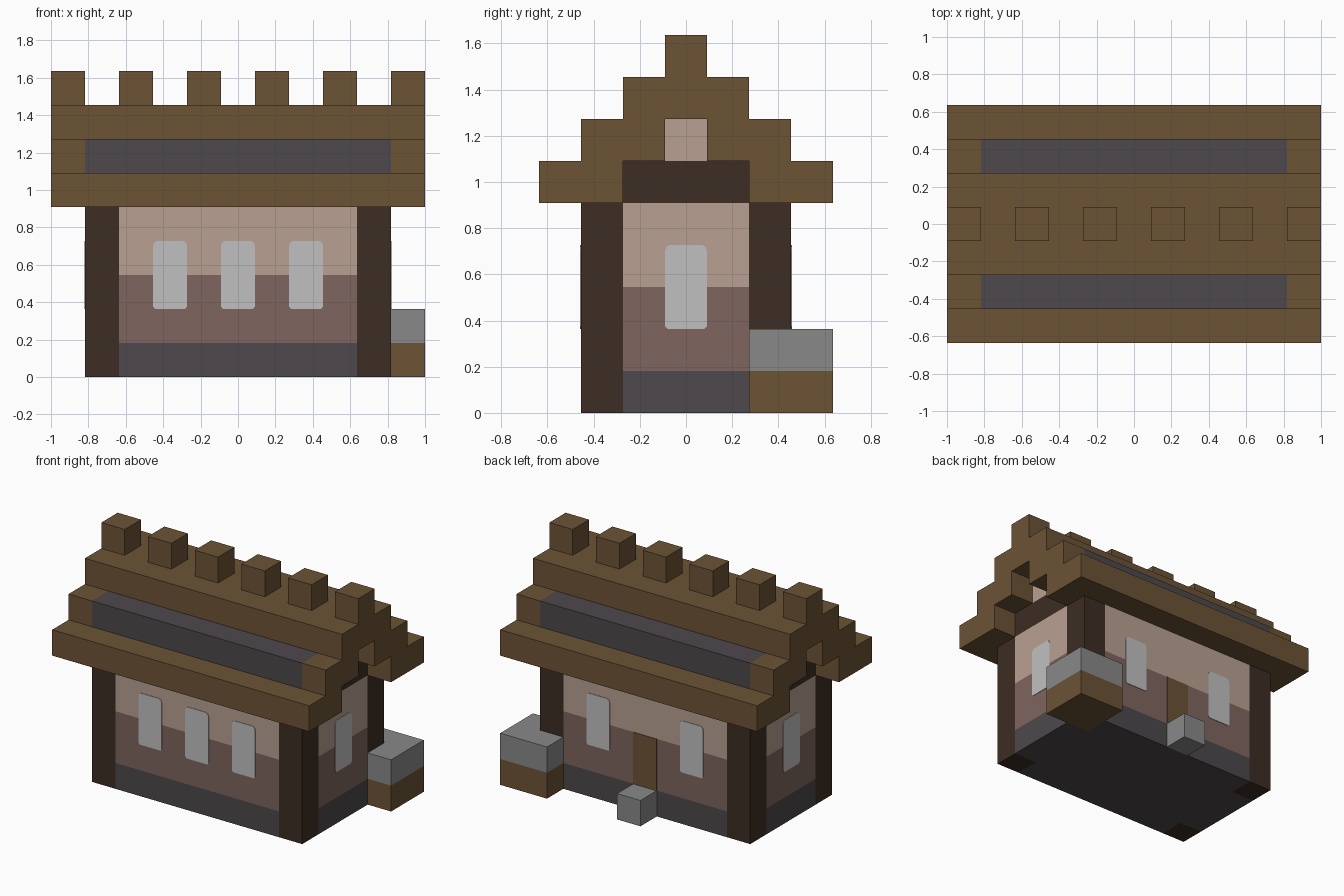
import bpy
import bmesh

UNIT = 2 / 11  # one building block

cube = bpy.data.objects.get("Cube")
if cube:
    bpy.data.objects.remove(cube, do_unlink=True)


def material(name, hex_code):
    srgb = [int(hex_code[i:i + 2], 16) / 255 for i in (0, 2, 4)]
    color = [c / 12.92 if c <= 0.04045 else ((c + 0.055) / 1.055) ** 2.4 for c in srgb] + [1]
    mat = bpy.data.materials.new(name)
    mat.use_nodes = True
    mat.diffuse_color = color
    shader = mat.node_tree.nodes["Principled BSDF"]
    shader.inputs["Base Color"].default_value = color
    shader.inputs["Roughness"].default_value = 0.9
    return mat


TIMBER = material("brown timber", "6c5335")
SLATE = material("dark slate", "4d484c")
LOG = material("dark log", "3c2d23")
PLASTER = material("pale pink plaster", "b9a092")
CLAY = material("mauve clay", "7e655f")
GLASS = material("light window", "c0c0c0")
STONE = material("grey stone", "898989")


def extrude(name, outline, levels, axis, mats, rule=None):
    """Sweep a 2D outline through the levels along an axis, in block units."""
    place = {"x": lambda a, b, t: (t, a, b),
             "y": lambda a, b, t: (a, t, b),
             "z": lambda a, b, t: (a, b, t)}[axis]
    bm = bmesh.new()
    rings = [[bm.verts.new(place(a, b, t)) for a, b in outline] for t in levels]
    for low, high in zip(rings, rings[1:]):
        for i in range(len(outline)):
            j = (i + 1) % len(outline)
            bm.faces.new((low[i], low[j], high[j], high[i]))
    bm.faces.new(rings[0])
    bm.faces.new(rings[-1])
    bmesh.ops.recalc_face_normals(bm, faces=bm.faces)
    if rule:
        for face in bm.faces:
            face.material_index = rule(face.calc_center_median())
    bmesh.ops.scale(bm, vec=(UNIT, UNIT, UNIT), verts=bm.verts)
    mesh = bpy.data.meshes.new(name)
    bm.to_mesh(mesh)
    bm.free()
    for mat in mats:
        mesh.materials.append(mat)
    obj = bpy.data.objects.new(name, mesh)
    bpy.context.collection.objects.link(obj)
    return obj


def rect(a0, a1, b0, b1):
    return [(a0, b0), (a1, b0), (a1, b1), (a0, b1)]


def mirrored(half):
    return half + [(-a, b) for a, b in reversed(half)]


# Walls: cross-shaped plan in three coloured courses
plan = mirrored([(3.5, -2.5), (3.5, -1.5), (4.5, -1.5), (4.5, 1.5), (3.5, 1.5), (3.5, 2.5)])
extrude("walls", plan, [0, 1, 3, 5], "z", [SLATE, CLAY, PLASTER],
        lambda c: 0 if c.z < 1 else 1 if c.z < 3 else 2)

# Corner posts; one stands on the corner block
for sx, side in ((1, "left"), (-1, "right")):
    for sy, end in ((1, "back"), (-1, "front")):
        base = 2 if sx > 0 and sy > 0 else 0
        extrude(f"{end}_{side}_post", rect(sx * 4 - .5, sx * 4 + .5, sy * 2 - .5, sy * 2 + .5),
                [base, 5], "z", [LOG])

# Gable infill
extrude("gable_beam", rect(-1.5, 1.5, 5, 6), [-4.5, 4.5], "x", [LOG])
extrude("gable_top", rect(-.5, .5, 6, 7), [-4.5, 4.5], "x", [PLASTER])

# Stepped roof shell with a slate course set between timber ends
steps = [(.5, 7), (.5, 6), (1.5, 6), (1.5, 5), (3.5, 5), (3.5, 6),
         (2.5, 6), (2.5, 7), (1.5, 7), (1.5, 8)]
extrude("roof", mirrored(steps), [-5.5, -4.5, 4.5, 5.5], "x", [TIMBER, SLATE],
        lambda c: int(abs(c.x) < 4 and abs(c.y) > 1.9 and 6.2 < c.z < 7.2))

# Ridge blocks
for i in range(6):
    x = 2 * i - 5
    extrude(f"ridge_block_{i + 1}", rect(x - .5, x + .5, -.5, .5), [8, 9], "z", [TIMBER])


# Windows with clipped corners
def window(name, center, wall, axis):
    half = [(.44, 2), (.5, 2.06), (.5, 3.86), (.46, 3.96), (.38, 4)]
    outline = [(a + center, b) for a, b in mirrored(half)]
    out = .02 if wall > 0 else -.02
    extrude(name, outline, [wall, wall + out], axis, [GLASS])


for i, x in enumerate((-2, 0, 2)):
    window(f"front_window_{i + 1}", x, -2.5, "y")
window("back_window_right", -2, 2.5, "y")
window("back_window_left", 2, 2.5, "y")
window("left_window", 0, 4.5, "x")
window("right_window", 0, -4.5, "x")

# Back door and its step
extrude("door", rect(-.5, .5, 1, 3), [2.5, 2.52], "y", [TIMBER])
extrude("door_step", rect(-.5, .5, 2.5, 3.5), [0, 1], "z", [STONE])

# Timber and stone block at the back left corner
extrude("corner_block", rect(3.5, 5.5, 1.5, 3.5), [0, 1, 2], "z", [TIMBER, STONE],
        lambda c: int(c.z > 1))
